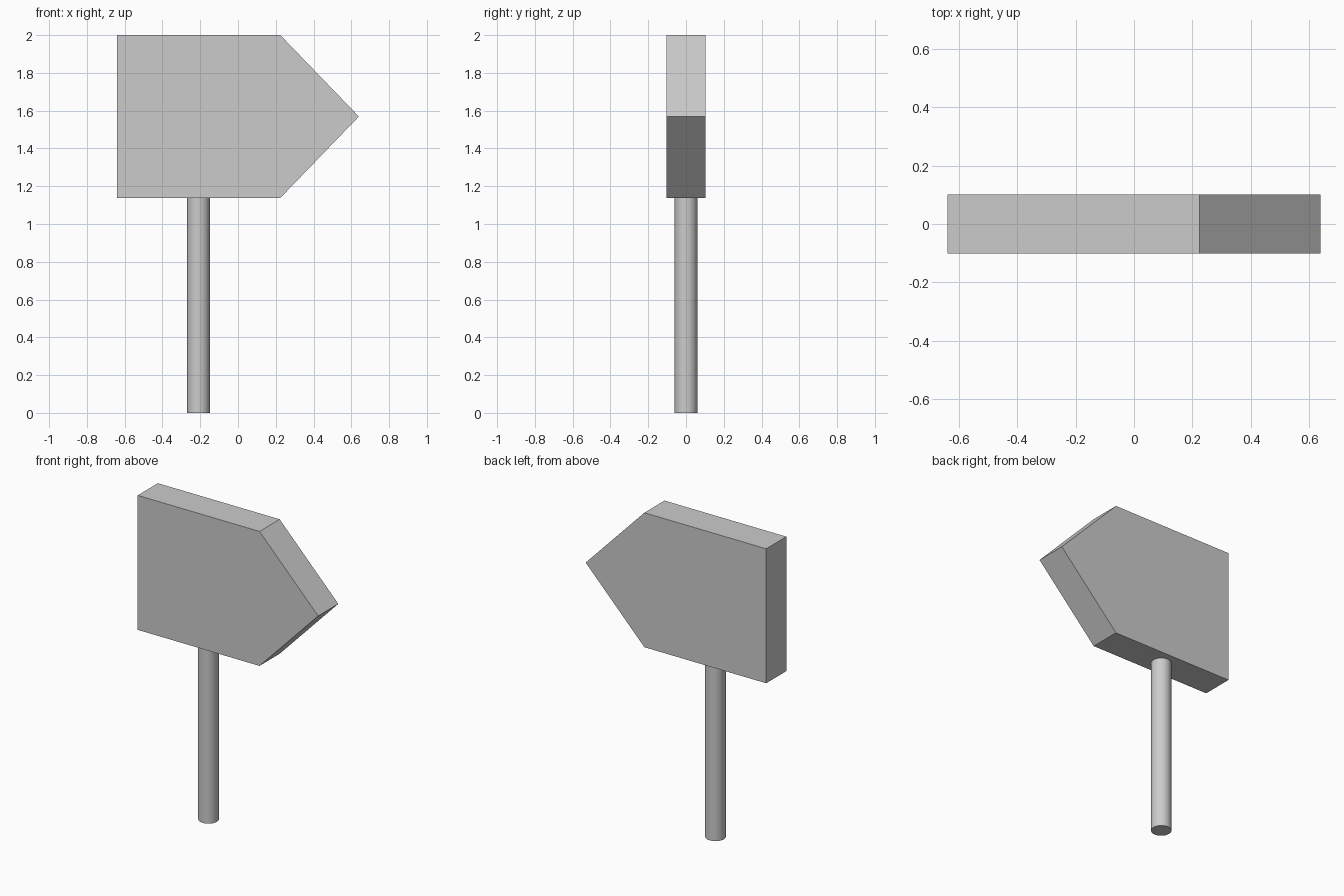
import bpy
import bmesh
import math

cube = bpy.data.objects.get("Cube")
if cube:
    bpy.data.objects.remove(cube, do_unlink=True)

grey = bpy.data.materials.new("light_grey")
grey.use_nodes = True
colour = (0.6, 0.6, 0.6, 1)
grey.diffuse_color = colour
grey.node_tree.nodes["Principled BSDF"].inputs["Base Color"].default_value = colour

# Sign board: an arrow outline pointing to +x, extruded through its thickness
HALF_LENGTH, SHOULDER, HALF_DEPTH = 0.64, 0.224, 0.102
BOTTOM, TOP = 1.138, 2.0
outline = [
    (-HALF_LENGTH, BOTTOM),
    (SHOULDER, BOTTOM),
    (HALF_LENGTH, (BOTTOM + TOP) / 2),
    (SHOULDER, TOP),
    (-HALF_LENGTH, TOP),
]
bm = bmesh.new()
front = bm.faces.new([bm.verts.new((x, -HALF_DEPTH, z)) for x, z in outline])
back = bmesh.ops.extrude_face_region(bm, geom=[front])["geom"]
bmesh.ops.translate(bm, vec=(0, 2 * HALF_DEPTH, 0),
                    verts=[v for v in back if isinstance(v, bmesh.types.BMVert)])
bmesh.ops.recalc_face_normals(bm, faces=bm.faces)
mesh = bpy.data.meshes.new("arrow_board")
bm.to_mesh(mesh)
bm.free()
board = bpy.data.objects.new("arrow_board", mesh)
bpy.context.collection.objects.link(board)
board.data.materials.append(grey)

# Round post, standing on the ground and ending at the board's underside
bpy.ops.mesh.primitive_cylinder_add(vertices=32, radius=0.06, depth=BOTTOM,
                                    location=(-0.209, 0, BOTTOM / 2))
post = bpy.context.object
post.name = "post"
post.data.materials.append(grey)
bpy.ops.object.shade_smooth_by_angle(angle=math.radians(30))
